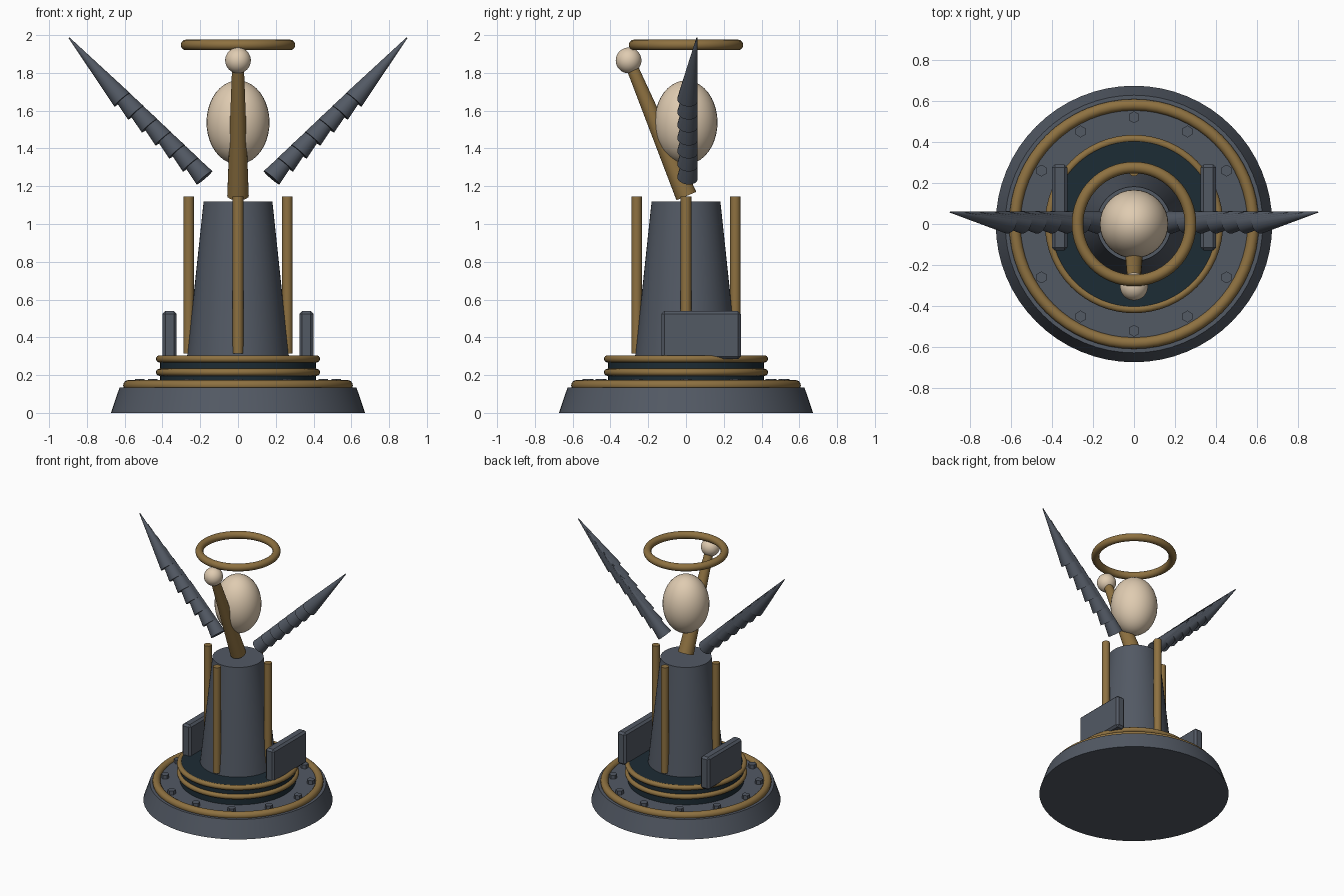
import bpy, math
from mathutils import Vector

cube = bpy.data.objects.get("Cube")
if cube:
    bpy.data.objects.remove(cube, do_unlink=True)


def material(name, rgb):
    m = bpy.data.materials.new(name)
    m.use_nodes = True
    m.diffuse_color = (*rgb, 1)
    m.node_tree.nodes["Principled BSDF"].inputs["Base Color"].default_value = (*rgb, 1)
    return m


SLATE = material("slate metal", (0.085, 0.1, 0.127))
BRASS = material("aged brass", (0.27, 0.165, 0.052))
IVORY = material("ivory", (0.74, 0.6, 0.44))
DARK = material("dark teal", (0.012, 0.025, 0.035))


def finish(name, mat, smooth=True):
    ob = bpy.context.object
    ob.name = name
    ob.data.materials.append(mat)
    if smooth:
        bpy.ops.object.shade_smooth_by_angle(angle=math.radians(35))
    return ob


def cone(name, mat, start, end, r1, r2, sides=32, smooth=True):
    """Tapered round bar between two points."""
    a, b = Vector(start), Vector(end)
    bpy.ops.mesh.primitive_cone_add(vertices=sides, radius1=r1, radius2=r2,
                                    depth=(b - a).length, location=(a + b) / 2)
    bpy.context.object.rotation_euler = (b - a).to_track_quat('Z', 'Y').to_euler()
    return finish(name, mat, smooth)


def upright(name, mat, x, y, z0, z1, r1, r2, sides=32, smooth=True):
    return cone(name, mat, (x, y, z0), (x, y, z1), r1, r2, sides, smooth)


def ring(name, mat, z, major, minor):
    bpy.ops.mesh.primitive_torus_add(major_radius=major, minor_radius=minor, location=(0, 0, z),
                                     major_segments=64, minor_segments=16)
    return finish(name, mat)


def ball(name, mat, centre, scale):
    bpy.ops.mesh.primitive_uv_sphere_add(segments=32, ring_count=20, radius=1, location=centre)
    bpy.context.object.scale = scale
    return finish(name, mat)


# Base with brass trim and a circle of hex bolts
upright("base", SLATE, 0, 0, 0, 0.135, 0.673, 0.627, 64)
upright("base_deck", SLATE, 0, 0, 0.12, 0.15, 0.58, 0.58, 64)
ring("base_trim", BRASS, 0.146, 0.58, 0.028)
for i in range(12):
    a = math.tau * i / 12
    upright("bolt", SLATE, 0.52 * math.cos(a), 0.52 * math.sin(a), 0.14, 0.18, 0.029, 0.029, 6, False)

# Drum with two brass bands
upright("drum", DARK, 0, 0, 0.13, 0.3, 0.412, 0.412, 64)
for z in (0.215, 0.286):
    ring("drum_band", BRASS, z, 0.415, 0.019)

# Tapered body and the four posts around it
upright("body", SLATE, 0, 0, 0.295, 1.12, 0.27, 0.182, 48)
for i in range(4):
    a = math.tau * i / 4
    upright("post", BRASS, 0.261 * math.cos(a), 0.261 * math.sin(a), 0.315, 1.145, 0.028, 0.028, 16)

# Chamfered side plates
for side in (-1, 1):
    bpy.ops.mesh.primitive_cube_add(size=1, location=(side * 0.362, 0.08, 0.412))
    plate = bpy.context.object
    plate.scale = (0.075, 0.42, 0.255)
    bpy.ops.object.transform_apply(location=False, rotation=False, scale=True)
    bevel = plate.modifiers.new("chamfer", 'BEVEL')
    bevel.width = 0.015
    bevel.segments = 1
    finish("side_plate", SLATE, False)

# Head, raised arm, hand and halo
ball("head", IVORY, (0, 0, 1.538), (0.167, 0.167, 0.222))
cone("arm", BRASS, (0, 0.002, 1.148), (0, -0.29, 1.84), 0.057, 0.031, 24)
ball("hand", IVORY, (0, -0.304, 1.866), (0.068, 0.068, 0.068))
ring("halo", BRASS, 1.948, 0.275, 0.028)

# Wings: overlapping pointed feathers along a rising spine
for side in (-1, 1):
    along = Vector((side * 0.726, 0, 0.688))
    up = Vector((-side * 0.688, 0, 0.726))
    root = Vector((side * 0.178, 0.008, 1.245))
    for i in range(7):
        start = root + along * 0.1 * i
        tip = start + along * 0.43 + up * 0.045 + Vector((0, 0.05, 0))
        cone("wing_feather", SLATE, start, tip, 0.055, 0.003, 20)
